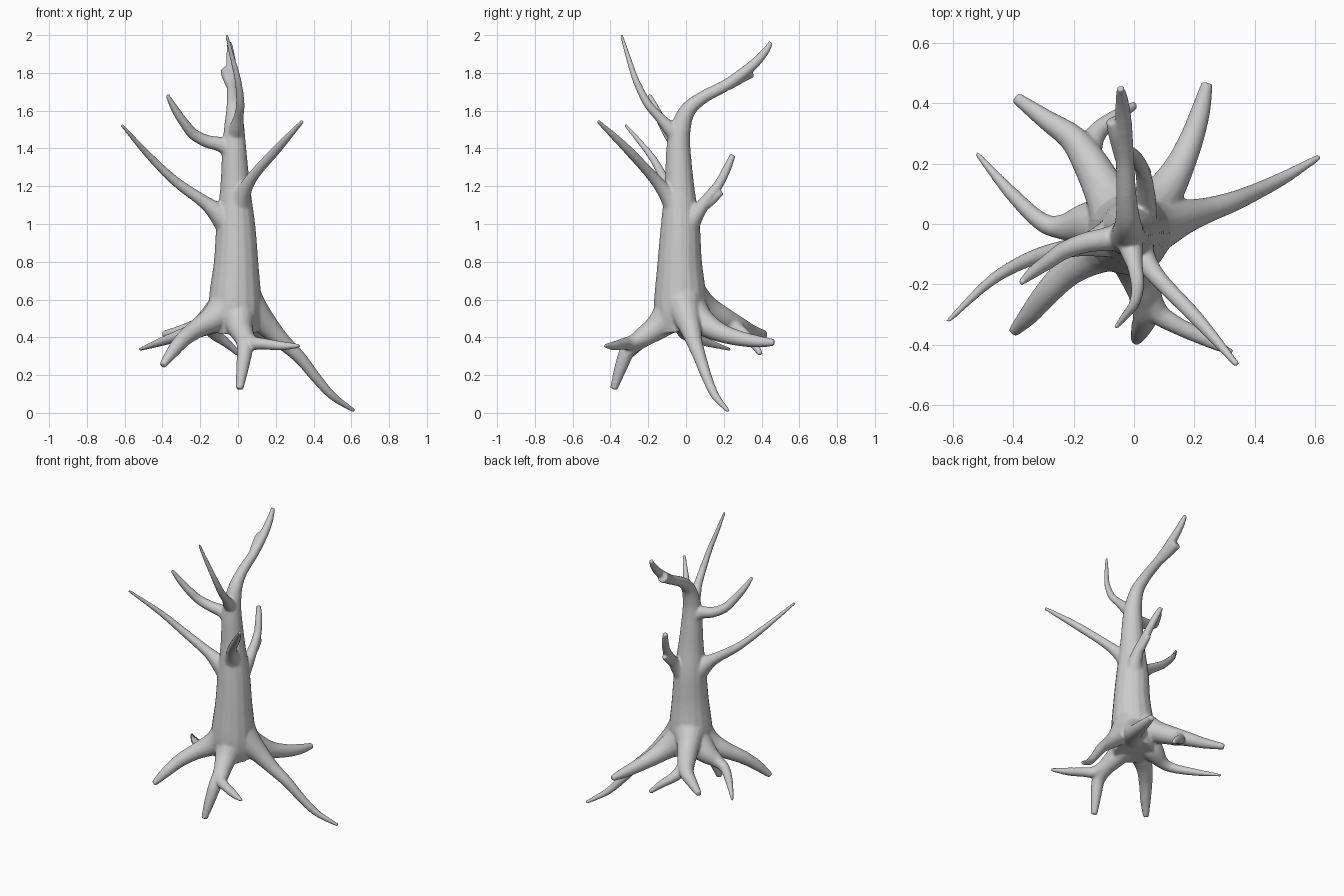
import bpy, bmesh, math
from mathutils import Vector

SIDES = 16
bm = bmesh.new()


def spline(pts, steps=6):
    """Catmull-Rom through (x, y, z, radius) points."""
    p = [Vector(q) for q in pts]
    p = [2 * p[0] - p[1]] + p + [2 * p[-1] - p[-2]]
    out = []
    for i in range(1, len(p) - 2):
        a, b, c, d = p[i - 1:i + 3]
        for k in range(steps):
            t = k / steps
            out.append(0.5 * (2 * b + (c - a) * t + (2 * a - 5 * b + 4 * c - d) * t * t
                              + (3 * b - a - 3 * c + d) * t ** 3))
    return out + [p[-2]]


def limb(*pts):
    """Closed tapering tube along a smooth path."""
    path = spline(pts)
    side = Vector((0.83, 0.31, 0.47))
    rings = []
    for i, q in enumerate(path):
        d = (path[min(i + 1, len(path) - 1)] - path[max(i - 1, 0)]).to_3d().normalized()
        side = (side - d * side.dot(d)).normalized()
        other = d.cross(side)
        r = max(q.w, 0.006)
        rings.append([bm.verts.new(q.to_3d() + r * (side * math.cos(a) + other * math.sin(a)))
                      for a in (2 * math.pi * k / SIDES for k in range(SIDES))])
    for r0, r1 in zip(rings, rings[1:]):
        for k in range(SIDES):
            n = (k + 1) % SIDES
            bm.faces.new((r0[k], r0[n], r1[n], r1[k]))
    bm.faces.new(rings[0][::-1])
    bm.faces.new(rings[-1])


# trunk running up into the bent top branch, plus its broken snag
limb((-.015, -.02, .43, .125), (-.015, -.03, .52, .138), (-.015, -.03, .62, .138),
     (-.01, -.033, .8, .118), (-.012, -.03, 1.0, .103), (-.015, -.035, 1.2, .079),
     (-.02, -.04, 1.4, .064), (-.02, -.03, 1.5, .055), (-.02, .008, 1.6, .043),
     (-.025, .09, 1.67, .034), (-.03, .22, 1.74, .031), (-.035, .34, 1.83, .028),
     (-.04, .41, 1.9, .022), (-.045, .452, 1.962, .013))
limb((-.035, .22, 1.735, .03), (-.052, .3, 1.785, .034), (-.06, .347, 1.808, .034))

# front top branch
limb((-.02, -.03, 1.45, .05), (-.008, -.09, 1.51, .038), (.003, -.14, 1.565, .027),
     (.012, -.205, 1.64, .023), (.0, -.265, 1.76, .018), (-.03, -.305, 1.88, .014),
     (-.06, -.342, 2.002, .009))
# upper left branch
limb((-.02, -.04, 1.38, .055), (-.09, -.05, 1.42, .04), (-.165, -.063, 1.438, .034),
     (-.235, -.09, 1.475, .03), (-.285, -.125, 1.535, .026), (-.335, -.16, 1.61, .021),
     (-.375, -.195, 1.685, .011))
# lower left branch
limb((-.05, -.04, 1.0, .075), (-.12, -.06, 1.07, .05), (-.19, -.075, 1.125, .034),
     (-.33, -.11, 1.225, .026), (-.47, -.185, 1.36, .019), (-.617, -.322, 1.525, .009))
# right front branch
limb((.0, -.05, 1.09, .07), (.03, -.11, 1.17, .042), (.085, -.185, 1.26, .029),
     (.21, -.315, 1.4, .024), (.342, -.467, 1.545, .011))
# back branch with small snag
limb((.0, -.01, .96, .075), (.03, .045, 1.04, .047), (.038, .1, 1.115, .033),
     (.03, .17, 1.205, .026), (.01, .215, 1.29, .023), (-.015, .248, 1.365, .016))
limb((.038, .11, 1.1, .024), (.038, .16, 1.145, .021), (.036, .188, 1.172, .018))

# back right root
limb((.0, .0, .55, .12), (.08, .08, .485, .075), (.14, .17, .43, .053),
     (.19, .28, .395, .041), (.222, .38, .378, .032), (.243, .468, .372, .019))
# long right root
limb((.0, -.02, .63, .12), (.08, -.005, .54, .085), (.16, .022, .455, .06),
     (.24, .045, .375, .043), (.33, .075, .29, .034), (.41, .11, .19, .028),
     (.5, .155, .09, .022), (.615, .223, .01, .011))
# front root and its side fork
limb((-.005, -.06, .54, .11), (.01, -.15, .455, .07), (.035, -.235, .395, .053),
     (.037, -.305, .335, .042), (.024, -.345, .24, .034), (.008, -.383, .125, .02))
limb((.03, -.2, .41, .05), (.075, -.29, .372, .038), (.14, -.335, .365, .03),
     (.23, -.378, .355, .025), (.325, -.428, .355, .011))
# front left root
limb((-.04, -.05, .58, .115), (-.12, -.09, .505, .077), (-.21, -.15, .45, .053),
     (-.285, -.225, .395, .043), (-.345, -.298, .325, .034), (-.4, -.358, .25, .019))
# left root
limb((-.05, -.01, .56, .11), (-.15, .0, .485, .075), (-.24, -.01, .435, .042),
     (-.31, .01, .41, .031), (-.41, .105, .375, .023), (-.522, .235, .335, .009))
# back left root and its fork
limb((-.03, .0, .62, .12), (-.09, .1, .555, .075), (-.15, .21, .495, .058),
     (-.205, .285, .46, .046), (-.29, .345, .435, .034), (-.393, .42, .415, .02))
limb((-.16, .22, .48, .05), (-.125, .3, .42, .034), (-.06, .355, .37, .025),
     (.005, .395, .31, .014))

bmesh.ops.recalc_face_normals(bm, faces=bm.faces)
mesh = bpy.data.meshes.new("dead_tree")
bm.to_mesh(mesh)
bm.free()
tree = bpy.data.objects.new("dead_tree", mesh)
bpy.context.collection.objects.link(tree)

# fuse all limbs and soften the joints
fuse = tree.modifiers.new("fuse", 'REMESH')
fuse.mode = 'VOXEL'
fuse.voxel_size = 0.007
fuse.use_smooth_shade = True
soft = tree.modifiers.new("soften", 'SMOOTH')
soft.factor = 0.5
soft.iterations = 8
